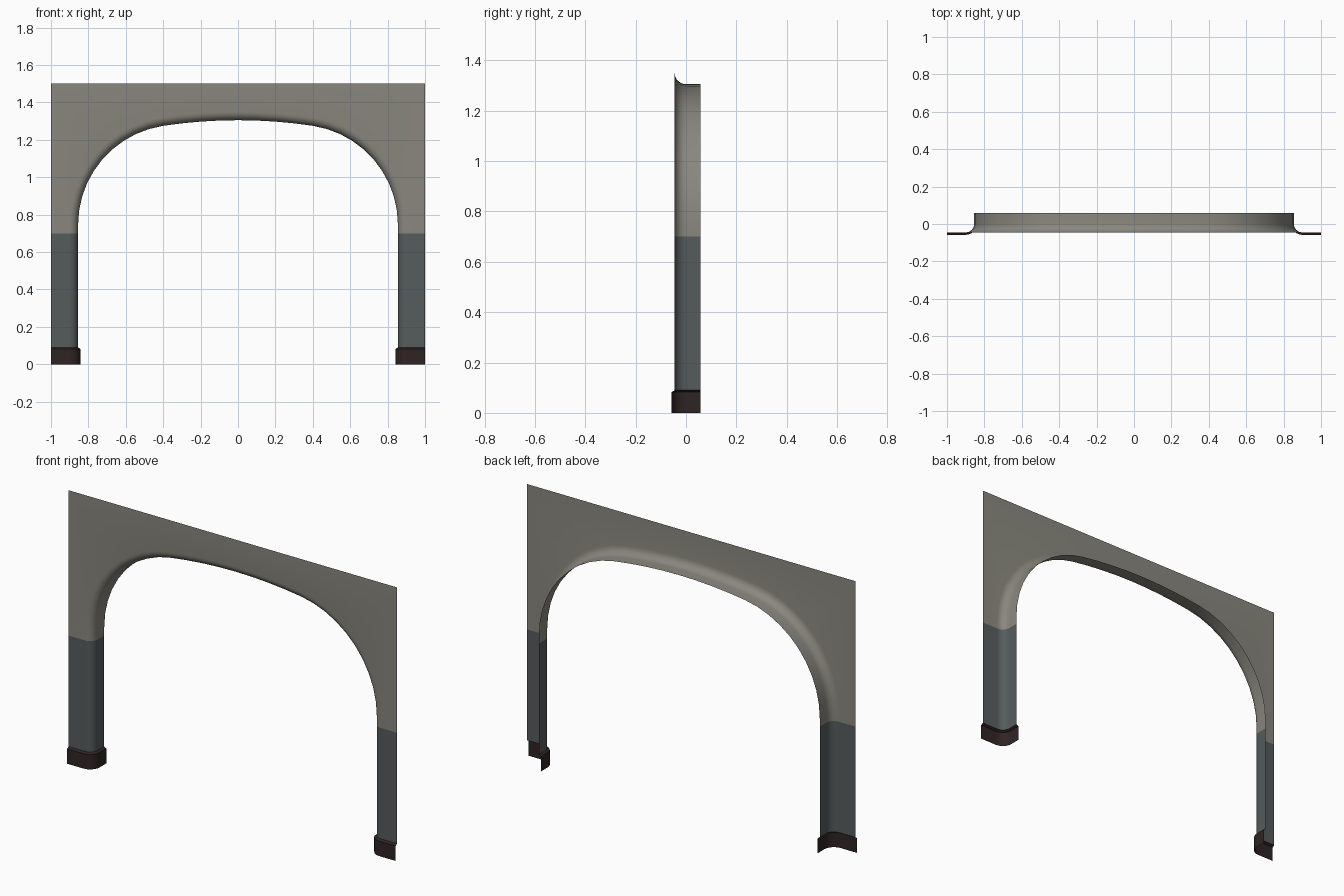
import bpy, bmesh, math

if "Cube" in bpy.data.objects:
    bpy.data.objects.remove(bpy.data.objects["Cube"])

FRONT, BACK, FILLET = -0.045, 0.058, 0.045   # wall face, reveal edge, rounded corner radius
JAMB, SPRING, R = 0.855, 0.746, 0.535        # opening half width, arch start, corner radius
TOP, SKIRT, SPLIT = 1.5, 0.09, 0.70


def material(name, rgb):
    m = bpy.data.materials.new(name)
    m.diffuse_color = (*rgb, 1)
    m.use_nodes = True
    m.node_tree.nodes["Principled BSDF"].inputs["Base Color"].default_value = m.diffuse_color
    return m


wall_mat = material("warm grey plaster", (0.252, 0.244, 0.209))
dado_mat = material("dark blue grey paint", (0.092, 0.106, 0.108))
skirt_mat = material("dark brown skirting", (0.028, 0.018, 0.017))


def section(x, z, nx, nz, outer, grow=0.0):
    """Cross-section from the reveal's back edge, round the corner, to the outer edge."""
    r = FILLET + grow
    pts = [(-grow, BACK)]
    for i in range(7):
        a = math.radians(15 * i)
        pts.append((r * (1 - math.cos(a)) - grow, FRONT + FILLET - r * math.sin(a)))
    row = [(x + o * nx, y, z + o * nz) for o, y in pts]
    return row + [(outer[0], FRONT - grow, outer[1])]


def skin(name, rows, mat):
    """Bridge a list of cross-sections into a sheet facing forward."""
    bm = bmesh.new()
    grid = [[bm.verts.new(p) for p in row] for row in rows]
    for a, b in zip(grid, grid[1:]):
        for j in range(len(a) - 1):
            bm.faces.new((a[j], a[j + 1], b[j + 1], b[j]))
    bm.normal_update()
    if sum(f.normal.y * f.calc_area() for f in bm.faces) > 0:
        bmesh.ops.reverse_faces(bm, faces=bm.faces[:])
    me = bpy.data.meshes.new(name)
    bm.to_mesh(me)
    bm.free()
    me.materials.append(mat)
    ob = bpy.data.objects.new(name, me)
    bpy.context.collection.objects.link(ob)
    bpy.ops.object.select_all(action='DESELECT')
    ob.select_set(True)
    bpy.context.view_layer.objects.active = ob
    bpy.ops.object.shade_smooth_by_angle(angle=math.radians(30))
    return ob


def jamb_row(z, side, grow=0.0):
    return section(side * JAMB, z, side, 0, (side, z), grow)


# arch wall: right half stations from the split line up to the crown
stations = [(JAMB, SPLIT, 1, 0, (1, SPLIT))]
cx, end, n = JAMB - R, math.radians(81.4), 10
for i in range(n + 1):
    a = end * i / n
    c, s = math.cos(a), math.sin(a)
    x, z = cx + R * c, SPRING + R * s
    if i <= 5:
        outer = (1, SPRING + (TOP - SPRING) * i / 5)
    else:
        outer = (1 - (1 - x) * ((i - 5) / 5), TOP) if i == n else (1 - 0.6 * (i - 5) / 5, TOP)
    stations.append((x, z, c, s, outer))
x_end, z_end = stations[-1][:2]
R_top = x_end / math.cos(end)                # shallow crown arc, tangent to the corner arc
z_c = z_end - R_top * math.sin(end)
for i in range(1, 5):
    a = end + (math.pi / 2 - end) * i / 4
    c, s = math.cos(a), math.sin(a)
    stations.append((R_top * c, z_c + R_top * s, c, s, (R_top * c, TOP)))
left = [(-x, z, -nx, nz, (-o[0], o[1])) for x, z, nx, nz, o in reversed(stations[:-1])]
skin("arch_wall", [section(*s) for s in stations + left], wall_mat)

# painted lower walls and skirting on each side
for label, side in (("right", 1), ("left", -1)):
    skin(label + "_lower_wall", [jamb_row(z, side) for z in (SKIRT, SPLIT)], dado_mat)
    skin(label + "_skirting", [jamb_row(0, side, 0.013), jamb_row(0.082, side, 0.013),
                               jamb_row(SKIRT, side)], skirt_mat)
